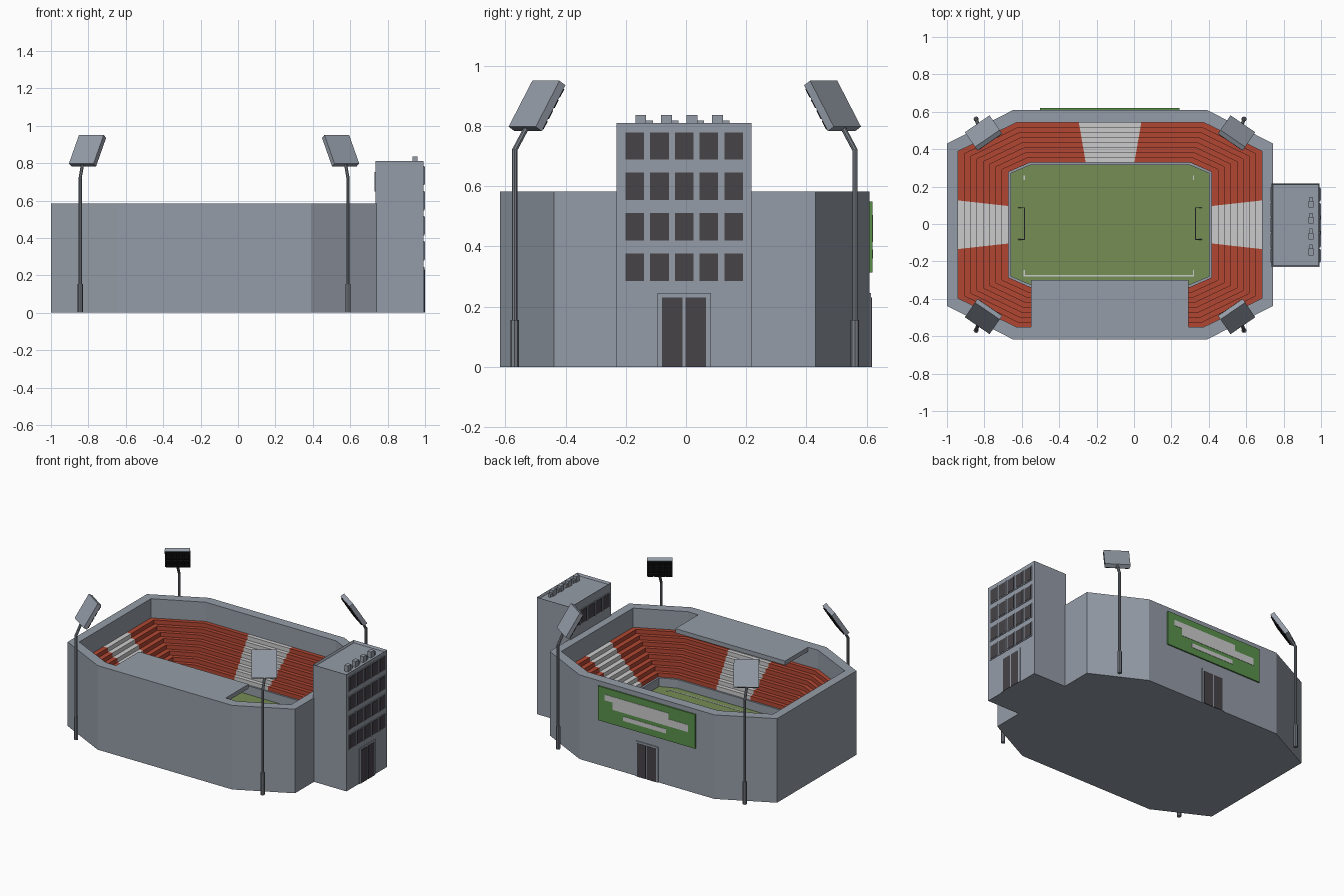
import bpy, bmesh, math
from mathutils import Vector, Matrix

if "Cube" in bpy.data.objects:
    bpy.data.objects.remove(bpy.data.objects["Cube"])

CX, CY = -0.128, -0.004          # centre of the bowl
WALL, SEAT_TOP, CURB, PITCH = 0.583, 0.45, 0.22, 0.16


def mat(name, rgb):
    m = bpy.data.materials.new(name)
    m.diffuse_color = (*rgb, 1)
    m.use_nodes = True
    m.node_tree.nodes["Principled BSDF"].inputs["Base Color"].default_value = m.diffuse_color
    return m


GREY = mat("concrete grey", (0.30, 0.335, 0.39))
STEEL = mat("steel grey", (0.20, 0.22, 0.25))
RED = mat("seat red", (0.44, 0.062, 0.032))
WHITE = mat("seat white", (0.60, 0.60, 0.60))
GRASS = mat("pitch green", (0.18, 0.27, 0.088))
DARK = mat("window dark", (0.062, 0.056, 0.064))
SIGN = mat("sign green", (0.10, 0.28, 0.07))
BLACK = mat("lamp black", (0.012, 0.012, 0.014))


def finish(name, bm, mats):
    me = bpy.data.meshes.new(name)
    bmesh.ops.recalc_face_normals(bm, faces=bm.faces)
    bm.to_mesh(me)
    bm.free()
    for m in mats:
        me.materials.append(m)
    ob = bpy.data.objects.new(name, me)
    bpy.context.collection.objects.link(ob)
    return ob


def box(name, lo, hi, m, frame=None):
    bm = bmesh.new()
    lo, hi = Vector(lo), Vector(hi)
    size = hi - lo
    bmesh.ops.create_cube(bm, size=1, matrix=Matrix.Translation((lo + hi) / 2)
                          @ Matrix.Diagonal((*size, 1)))
    if frame:
        bm.transform(frame)
    return finish(name, bm, [m])


def rod(name, p, q, r, m, sides=8):
    bm = bmesh.new()
    p, q = Vector(p), Vector(q)
    rot = (q - p).to_track_quat('Z', 'Y').to_matrix().to_4x4()
    bmesh.ops.create_cone(bm, cap_ends=True, segments=sides, radius1=r, radius2=r,
                          depth=(q - p).length,
                          matrix=Matrix.Translation((p + q) / 2) @ rot)
    return finish(name, bm, [m])


def octagon(a, ay, ax, b, sy, sx):
    """Ring of 16 points: eight corners plus block boundaries on the four sides."""
    q = [(a, -sy), (a, sy), (a, ay), (ax, b), (sx, b), (-sx, b), (-ax, b), (-a, ay)]
    return [Vector(p) for p in q + [(-x, -y) for x, y in q]]


OUTER = octagon(0.872, 0.434, 0.517, 0.614, 0.13, 0.167)
INNER = octagon(0.812, 0.393, 0.50, 0.547, 0.13, 0.167)
FRONT = octagon(0.543, 0.282, 0.43, 0.332, 0.10, 0.13)
FIELD = octagon(0.530, 0.275, 0.424, 0.320, 0.10, 0.13)


def loft(name, rings, mats, cap=None, rule=None):
    """Bridge (outline, z) rings; cap lists the ring indices to close."""
    bm = bmesh.new()
    vs = [[bm.verts.new((p.x + CX, p.y + CY, z)) for p in o] for o, z in rings]
    n = len(vs[0])
    for r0, r1 in zip(vs, vs[1:]):
        for i in range(n):
            j = (i + 1) % n
            f = bm.faces.new((r0[i], r0[j], r1[j], r1[i]))
            f.material_index = rule(i) if rule else 0
    for c in cap or []:
        bm.faces.new(vs[c])
    return finish(name, bm, mats)


# Outer wall with base, kept as a hollow shell
loft("outer_wall", [(OUTER, 0), (OUTER, WALL), (INNER, WALL), (INNER, SEAT_TOP - 0.03)],
     [GREY], cap=[0])

# Stepped seating, white blocks at the middle of each side
ROWS = 8
rings = []
for k in range(ROWS):
    ring = [f.lerp(o, k / ROWS) for f, o in zip(FRONT, INNER)]
    nxt = [f.lerp(o, (k + 1) / ROWS) for f, o in zip(FRONT, INNER)]
    z = CURB + (SEAT_TOP - CURB) * (k + 1) / ROWS
    rings += [(ring, z - (SEAT_TOP - CURB) / ROWS), (ring, z)]
rings.append((nxt, SEAT_TOP))
loft("seating", rings, [RED, WHITE], rule=lambda i: 1 if i % 4 == 0 else 0)

# Curb and pitch
loft("curb", [(FRONT, CURB), (FIELD, CURB), (FIELD, PITCH)], [GREY])
loft("pitch", [(FIELD, PITCH - 0.01), (FIELD, PITCH)], [GRASS], cap=[0, 1])

# Pitch markings
ZL = PITCH + 0.002
box("touch_line", (-0.59, -0.28, PITCH), (0.32, -0.272, ZL), WHITE)
for x in (-0.59, 0.315):
    for y in (-0.272, 0.235):
        box("corner_mark", (x, y, PITCH), (x + 0.006, y + 0.025, ZL), WHITE)

# Goals
for s in (-1, 1):
    gx, bx = CX + s * 0.457, CX + s * 0.49
    for y in (-0.083, 0.087):
        rod("goal_post", (gx, y, PITCH), (gx, y, 0.22), 0.003, STEEL, 6)
        rod("goal_stay", (gx, y, 0.22), (bx, y, PITCH), 0.002, STEEL, 6)
    rod("goal_bar", (gx, -0.083, 0.22), (gx, 0.087, 0.22), 0.003, STEEL, 6)

# Roof over the front stand
box("stand_roof", (-0.55, -0.30, WALL - 0.03), (0.292, CY - 0.547, WALL), GREY)

# Tower with a sunken roof
TY0, TY1, TX0, TX1, TZ = -0.23, 0.217, 0.735, 0.993, 0.81
bm = bmesh.new()
bmesh.ops.create_cube(bm, size=1, matrix=Matrix.Translation(
    ((TX0 + TX1) / 2, (TY0 + TY1) / 2, TZ / 2)) @ Matrix.Diagonal((TX1 - TX0, TY1 - TY0, TZ, 1)))
top = max(bm.faces, key=lambda f: f.calc_center_median().z)
bmesh.ops.inset_region(bm, faces=[top], thickness=0.01)
bmesh.ops.translate(bm, verts=top.verts, vec=(0, 0, -0.015))
finish("tower", bm, [GREY])


def window(y, z, x, s):
    """Framed window facing +x (s=1) or -x (s=-1); z is the lower sill."""
    for name, m, e, d in (("window_frame", GREY, 0.006, 0.004), ("window_pane", DARK, 0, 0.006)):
        xs = sorted((x, x + s * d))
        box(name, (xs[0], y - 0.031 - e, z - e), (xs[1], y + 0.031 + e, z + 0.091 + e), m)


for c in range(5):
    y = -0.006 + (c - 2) * 0.082
    for r in range(4):
        window(y, 0.286 + r * 0.134, TX1, 1)
    window(y, 0.655, TX0, -1)

# Rooftop vents
for i in range(4):
    y = -0.15 + i * 0.085
    box("roof_vent", (0.933, y - 0.018, TZ - 0.015), (0.96, y + 0.018, 0.836), GREY)
    box("vent_duct", (0.939, y + 0.018, TZ - 0.015), (0.954, y + 0.04, 0.818), GREY)


# Double doors, modelled facing +x and placed with a frame matrix
def doors(frame):
    box("door_frame", (0, -0.089, 0), (0.005, 0.089, 0.245), GREY, frame)
    for y in (-0.039, 0.039):
        box("door_leaf", (0, y - 0.034, 0), (0.007, y + 0.034, 0.231), DARK, frame)


doors(Matrix.Translation((TX1, -0.006, 0)))
BACK = CY + 0.614
doors(Matrix.Translation((CX, BACK, 0)) @ Matrix.Rotation(math.pi / 2, 4, 'Z'))

# Back sign board with plain bars
box("sign_board", (-0.503, BACK, 0.313), (0.243, BACK + 0.009, 0.55), SIGN)
for x0, x1, z0, z1 in ((-0.30, 0.19, 0.465, 0.505), (-0.45, 0.13, 0.415, 0.465),
                       (-0.28, 0.05, 0.36, 0.39)):
    box("sign_bar", (x0, BACK, z0), (x1, BACK + 0.011, z1), WHITE)

# Four floodlights leaning towards the pitch
T = math.radians(32)
for sx in (-1, 1):
    for sy in (-1, 1):
        px, py = CX + sx * 0.716, CY + sy * 0.565
        neck = (CX + sx * 0.703, CY + sy * 0.525, 0.795)
        rod("pole_base", (px, py, 0), (px, py, 0.155), 0.014, STEEL)
        rod("pole", (px, py, 0.15), (px, py, 0.724), 0.009, STEEL)
        rod("pole_neck", (px, py, 0.72), neck, 0.009, STEEL)
        d = Vector((-sx * 0.565, -sy * 0.825, 0))
        up = d * math.sin(T) + Vector((0, 0, math.cos(T)))
        n = d * math.cos(T) - Vector((0, 0, math.sin(T)))
        w = up.cross(n)
        frame = Matrix((w, up, n)).transposed().to_4x4()
        frame.translation = (CX + sx * 0.676, CY + sy * 0.49, 0.866)
        box("light_panel", (-0.08, -0.09, -0.015), (0.08, 0.09, 0.013), GREY, frame)
        box("lamp_back", (-0.077, -0.087, 0.013), (0.077, 0.087, 0.015), BLACK, frame)
        for r in range(4):
            for c in range(4):
                x, y = (c - 1.5) * 0.038, (r - 1.5) * 0.042
                box("lamp", (x - 0.015, y - 0.016, 0.015), (x + 0.015, y + 0.016, 0.021),
                    BLACK, frame)
